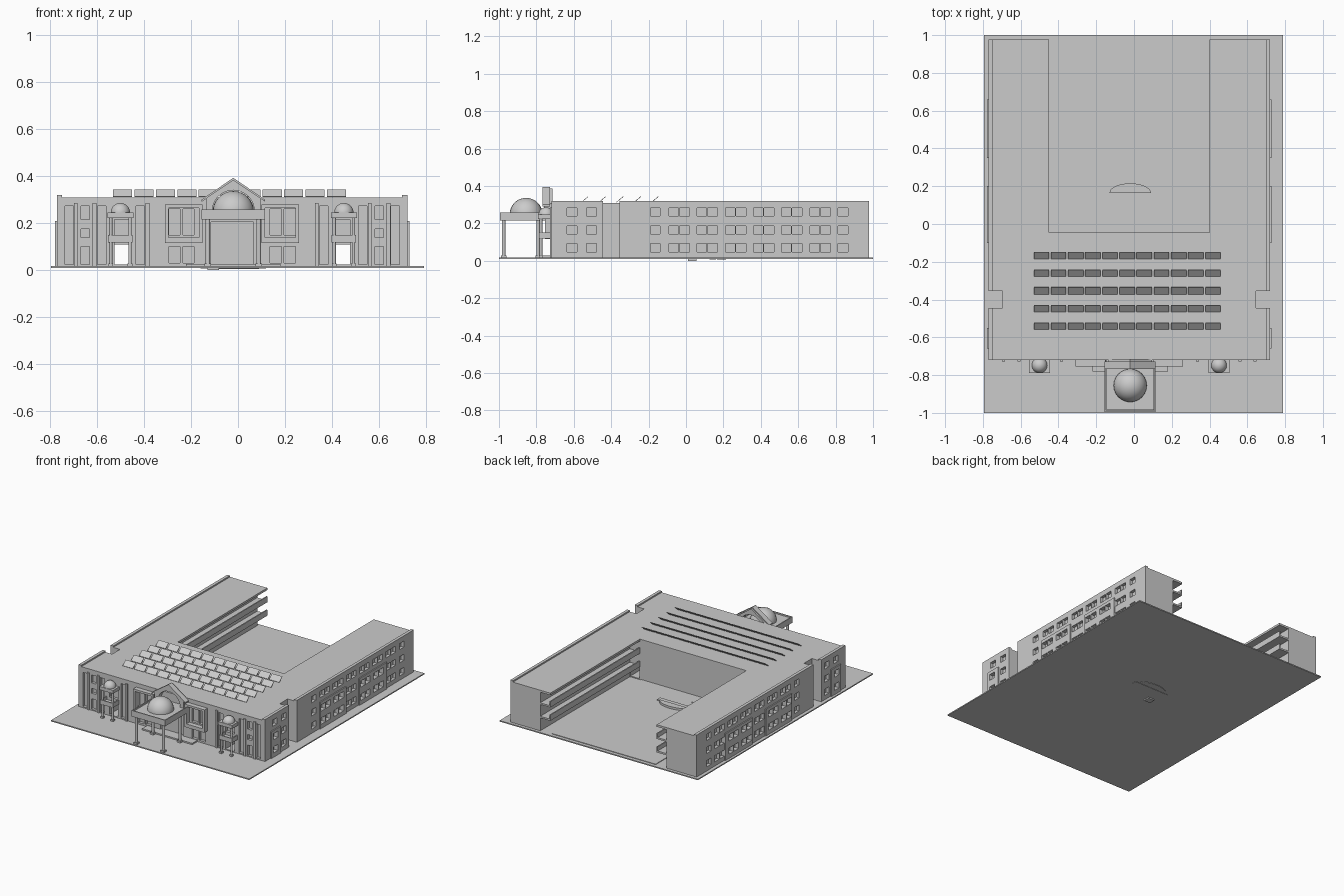
import bpy, bmesh, math
from mathutils import Vector, Matrix

if "Cube" in bpy.data.objects:
    bpy.data.objects.remove(bpy.data.objects["Cube"])

grey = bpy.data.materials.new("plain grey")
grey.use_nodes = True
grey.diffuse_color = (0.6, 0.6, 0.6, 1)
grey.node_tree.nodes["Principled BSDF"].inputs["Base Color"].default_value = (0.6, 0.6, 0.6, 1)

MID = -0.025           # symmetry axis of the building
ROOF, BASE = 0.31, 0.017
FRONT = -0.72


def finish(name, bm):
    bmesh.ops.recalc_face_normals(bm, faces=bm.faces)
    mesh = bpy.data.meshes.new(name)
    bm.to_mesh(mesh)
    bm.free()
    mesh.materials.append(grey)
    obj = bpy.data.objects.new(name, mesh)
    bpy.context.collection.objects.link(obj)
    return obj


def add_box(bm, x0, x1, y0, y1, z0, z1):
    size = Matrix.Diagonal((abs(x1 - x0), abs(y1 - y0), abs(z1 - z0), 1))
    place = Matrix.Translation(((x0 + x1) / 2, (y0 + y1) / 2, (z0 + z1) / 2))
    bmesh.ops.create_cube(bm, size=1, matrix=place @ size)


def boxes(name, dims):
    bm = bmesh.new()
    for d in dims:
        add_box(bm, *d)
    return finish(name, bm)


def prism(name, points, shift):
    bm = bmesh.new()
    face = bm.faces.new([bm.verts.new(p) for p in points])
    out = bmesh.ops.extrude_face_region(bm, geom=[face])
    moved = [v for v in out["geom"] if isinstance(v, bmesh.types.BMVert)]
    bmesh.ops.translate(bm, verts=moved, vec=Vector(shift))
    return finish(name, bm)


def dome(name, x, y, z, r):
    bm = bmesh.new()
    bmesh.ops.create_uvsphere(bm, u_segments=24, v_segments=16, radius=r)
    bmesh.ops.bisect_plane(bm, geom=bm.verts[:] + bm.edges[:] + bm.faces[:],
                           plane_co=(0, 0, -0.001), plane_no=(0, 0, 1), clear_inner=True)
    bmesh.ops.translate(bm, verts=bm.verts, vec=(x, y, z))
    obj = finish(name, bm)
    for p in obj.data.polygons:
        p.use_smooth = True
    return obj


def columns(name, spots, r, z0, z1):
    bm = bmesh.new()
    for x, y in spots:
        bmesh.ops.create_cone(bm, cap_ends=True, segments=12, radius1=r, radius2=r, depth=z1 - z0,
                              matrix=Matrix.Translation((x, y, (z0 + z1) / 2)))
        add_box(bm, x - r * 1.4, x + r * 1.4, y - r * 1.4, y + r * 1.4, z0, z0 + 0.012)
    return finish(name, bm)


def mirrored(dims):
    return dims + [(2 * MID - d[1], 2 * MID - d[0], *d[2:]) for d in dims]


def cut(obj, cutter):
    mod = obj.modifiers.new("openings", "BOOLEAN")
    mod.operation, mod.solver, mod.object = "DIFFERENCE", "EXACT", cutter


# Ground and courtyard floor
boxes("ground", [(-0.795, 0.79, -1, 1, 0.009, BASE)])
boxes("courtyard_floor", [(-0.44, 0.39, -0.045, 0.975, BASE - 0.002, BASE + 0.004)])

# U-shaped building with a recess in each flank
half = [(-0.77, FRONT), (-0.77, -0.445), (-0.695, -0.445), (-0.695, -0.355), (-0.77, -0.355),
        (-0.77, 0.978), (-0.53, 0.978), (-0.53, -0.045)]
outline = half + [(2 * MID - x, y) for x, y in reversed(half)]
walls = prism("main_walls", [(x, y, BASE - 0.003) for x, y in outline], (0, 0, ROOF - BASE + 0.003))

# Slightly raised panels on the flanks
panels = boxes("side_panels", mirrored([(-0.778, -0.768, a, b, BASE, 0.21)
               for a, b in ((0.35, 0.66), (-0.1, 0.2), (-0.66, -0.55))]))

# Window and door openings
openings = []
floors = (0.07, 0.165, 0.26)
side_y = [-0.61, -0.505, -0.165, 0.84]
for pair in (-0.037, 0.113, 0.265, 0.415, 0.565, 0.717):
    side_y += [pair - 0.029, pair + 0.029]
for y in side_y:
    for z in floors:
        openings.append((-0.8, -0.748, y - 0.026, y + 0.026, z - 0.022, z + 0.022))
y0, y1 = FRONT - 0.02, FRONT + 0.02
for x in (-0.718, -0.58, -0.415):                      # tall slots
    openings.append((x - 0.018, x + 0.018, y0, y1, 0.025, 0.272))
for z0, z1 in ((0.025, 0.1), (0.14, 0.175), (0.215, 0.272)):
    openings.append((-0.668, -0.632, y0, y1, z0, z1))
openings.append((-0.525, -0.455, -0.74, -0.02, 0.024, 0.117))    # through passage
openings.append((-0.525, -0.455, y0, y1, 0.15, 0.215))
for x in (-0.27, -0.21):                               # windows beside the entrance
    openings.append((x - 0.024, x + 0.024, y0, y1, 0.15, 0.26))
    openings.append((x - 0.024, x + 0.024, y0, y1, 0.03, 0.1))
openings = mirrored(openings)
openings.append((-0.115, 0.065, y0, y1, 0.025, 0.205))           # entrance
cutter = boxes("opening_cutter", openings)
cutter.hide_render = True
cut(walls, cutter)
cut(panels, cutter)
bpy.context.view_layer.update()
for obj in (walls, panels):
    depsgraph = bpy.context.evaluated_depsgraph_get()
    mesh = bpy.data.meshes.new_from_object(obj.evaluated_get(depsgraph))
    obj.modifiers.clear()
    obj.data = mesh
bpy.data.objects.remove(cutter)

# Pilasters and corner piers on the front
boxes("front_pilasters", mirrored([(x - 0.008, x + 0.008, FRONT - 0.008, FRONT + 0.005, BASE, 0.285)
      for x in (-0.69, -0.61, -0.385)]))

# Roof edge walls
boxes("roof_parapets", mirrored([(-0.77, -0.748, a, b, ROOF - 0.003, 0.32)
      for a, b in ((FRONT, -0.445), (-0.355, 0.978))]))

# Open galleries along the courtyard: roof, floors and balustrades
gallery = [(-0.535, -0.45, -0.05, 0.978, 0.295, ROOF)]
for z in (0.11, 0.207):
    gallery.append((-0.535, -0.45, -0.05, 0.978, z, z + 0.012))
    gallery.append((-0.458, -0.45, -0.05, 0.978, z, z + 0.042))
boxes("galleries", mirrored(gallery))

# Rows of tilted roof panels
bm = bmesh.new()
tilt = Matrix.Rotation(math.radians(40), 4, "X")
for row in range(5):
    for col in range(11):
        place = Matrix.Translation((-0.49 + col * 0.0908, -0.541 + row * 0.0938, 0.328))
        bmesh.ops.create_cube(bm, size=1, matrix=place @ tilt @ Matrix.Diagonal((0.081, 0.046, 0.003, 1)))
finish("roof_solar_panels", bm)

# Entrance canopy with dome
CX, CY = -0.02, -0.855
boxes("entrance_canopy", [(-0.155, 0.115, -0.995, -0.715, 0.215, 0.238),
                          (-0.145, 0.105, -0.985, -0.715, 0.238, 0.25)])
boxes("canopy_rim", [(-0.155, 0.115, -0.995, -0.988, 0.23, 0.258),
                     (-0.155, -0.148, -0.995, -0.72, 0.23, 0.258),
                     (0.108, 0.115, -0.995, -0.72, 0.23, 0.258)])
dome("entrance_dome", CX, CY, 0.248, 0.088)
columns("entrance_columns", [(x, y) for x in (-0.128, 0.088) for y in (-0.975, -0.79)], 0.01, BASE, 0.217)
boxes("entrance_step", [(-0.22, 0.18, -0.78, FRONT + 0.01, BASE - 0.003, 0.027)])

# Gable with an arch behind the dome
arch = [(CX + 0.09 * math.cos(t), 0.25 + 0.09 * math.sin(t)) for t in (math.pi * i / 16 for i in range(17))]
outer = [(CX - 0.115, 0.25), (CX - 0.115, 0.305), (CX, 0.385), (CX + 0.115, 0.305), (CX + 0.115, 0.25)]
prism("entrance_gable", [(x, -0.76, z) for x, z in outer + arch], (0, 0.045, 0))
roof = [(CX - 0.135, 0.3), (CX, 0.393), (CX + 0.135, 0.3), (CX + 0.135, 0.291), (CX, 0.382), (CX - 0.135, 0.291)]
prism("gable_roof_trim", [(x, -0.767, z) for x, z in roof], (0, 0.04, 0))

# Projecting window frames beside the entrance
frame = []
for x0, x1, z0, z1 in ((-0.31, -0.295, 0.125, 0.28), (-0.165, -0.15, 0.125, 0.28),
                       (-0.31, -0.15, 0.265, 0.28), (-0.31, -0.15, 0.115, 0.14)):
    frame.append((x0, x1, -0.754, FRONT + 0.003, z0, z1))
boxes("window_frames", mirrored(frame))

# Side porches with balcony, canopy and small dome
for side, x in (("right", -0.5), ("left", 2 * MID + 0.5)):
    boxes(side + "_porch_slabs", [(x - 0.055, x + 0.055, -0.79, -0.715, 0.222, 0.246),
                                  (x - 0.052, x + 0.052, -0.787, -0.715, 0.118, 0.128),
                                  (x - 0.052, x + 0.052, -0.787, -0.78, 0.12, 0.15),
                                  (x - 0.052, x - 0.045, -0.787, -0.715, 0.12, 0.15),
                                  (x + 0.045, x + 0.052, -0.787, -0.715, 0.12, 0.15)])
    columns(side + "_porch_columns", [(x - 0.041, -0.775), (x + 0.041, -0.775)], 0.007, BASE, 0.224)
    dome(side + "_porch_dome", x, -0.748, 0.245, 0.041)

# Curved stage and small pit in the courtyard
curve = [(CX + 0.11 * math.cos(t), 0.165 + 0.05 * math.sin(t)) for t in (math.pi * i / 12 for i in range(13))]
prism("courtyard_stage", [(x, y, 0.006) for x, y in curve], (0, 0, 0.03))
boxes("stage_step", [(-0.16, 0.12, 0.125, 0.16, 0.007, 0.028)])
boxes("courtyard_pit", [(-0.13, -0.08, 0.01, 0.055, 0, 0.024)])
